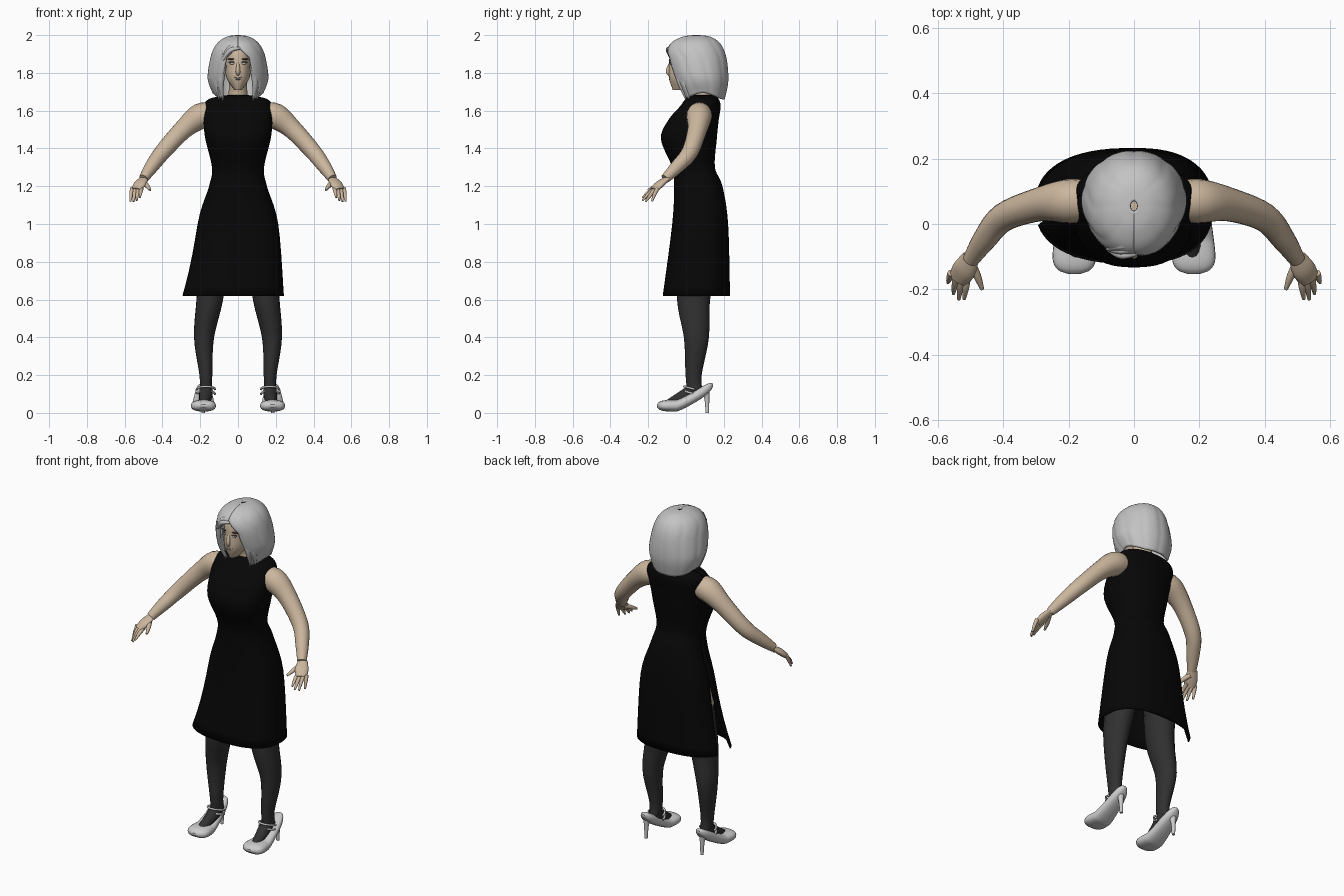
import bpy, bmesh
from math import sin, cos, pi, copysign
from mathutils import Vector

if "Cube" in bpy.data.objects:
    bpy.data.objects.remove(bpy.data.objects["Cube"])


def material(name, *rgb):
    mat = bpy.data.materials.new(name)
    mat.use_nodes = True
    mat.diffuse_color = (*rgb, 1)
    shader = mat.node_tree.nodes["Principled BSDF"]
    shader.inputs["Base Color"].default_value = (*rgb, 1)
    shader.inputs["Roughness"].default_value = .8
    return mat


SKIN = material("skin", .6, .47, .34)
HAIR = material("silver hair", .55, .55, .55)
SHOE = material("pale grey shoe", .6, .6, .6)
STOCKING = material("charcoal stocking", .03, .03, .03)
DRESS = material("black dress", .002, .002, .002)
LIPS = material("grey lips", .25, .25, .25)
DARK = material("dark brow", .06, .05, .05)
EYE = material("pale eye", .5, .5, .5)


def smooth_rows(rows, steps=5):
    """Add smoothly interpolated sections between the given ones."""
    result = []
    for i in range(len(rows) - 1):
        before, after = rows[max(i - 1, 0)], rows[min(i + 2, len(rows) - 1)]
        for k in range(steps):
            t = k / steps
            blend = t * t * (3 - 2 * t)
            result.append(tuple(
                b + (c - b) * blend + (c - a) / 2 * t * (1 - t) ** 2 - (d - b) / 2 * t * t * (1 - t)
                for a, b, c, d in zip(before, rows[i], rows[i + 1], after)))
    return result + [rows[-1]]


def loft(name, rings, materials, closed=True, thickness=0, rule=None):
    """Bridge rings of points; open sheets get a thickness, closed ones get caps."""
    bm = bmesh.new()
    loops = [[bm.verts.new(point) for point in ring] for ring in rings]
    count = len(rings[0])
    for low, high in zip(loops, loops[1:]):
        for j in range(count if closed else count - 1):
            k = (j + 1) % count
            bm.faces.new((low[j], low[k], high[k], high[j]))
    if closed:
        bm.faces.new(loops[0])
        bm.faces.new(loops[-1])
    bmesh.ops.recalc_face_normals(bm, faces=bm.faces)
    for face in bm.faces:
        face.smooth = len(face.verts) == 4
        if rule:
            face.material_index = rule(face.calc_center_median())
    mesh = bpy.data.meshes.new(name)
    bm.to_mesh(mesh)
    bm.free()
    for mat in materials:
        mesh.materials.append(mat)
    part = bpy.data.objects.new(name, mesh)
    bpy.context.collection.objects.link(part)
    if thickness:
        solid = part.modifiers.new("thickness", "SOLIDIFY")
        solid.thickness = thickness
        solid.offset = 0


def tube(name, rows, materials, side=1, up=(0, 0, 1), aspect=1, sides=16, rule=None):
    """Tapered tube through rows of x, y, z and radius."""
    rows = smooth_rows(rows)
    path = [Vector((side * x, y, z)) for x, y, z, radius in rows]
    rings = []
    for i, point in enumerate(path):
        along = path[min(i + 1, len(path) - 1)] - path[max(i - 1, 0)]
        across = along.cross(Vector(up)).normalized()
        over = across.cross(along).normalized() * aspect
        radius = rows[i][-1]
        angles = [2 * pi * k / sides for k in range(sides)]
        rings.append([point + radius * (across * cos(a) + over * sin(a)) for a in angles])
    loft(name, rings, materials, rule=rule)


def blob(name, centre, size, mat):
    """Smooth ellipsoid."""
    bpy.ops.mesh.primitive_uv_sphere_add(segments=16, ring_count=10, radius=1, location=centre)
    part = bpy.context.object
    part.name = name
    part.scale = size
    part.data.materials.append(mat)
    bpy.ops.object.shade_smooth()


def power(value, exponent):
    return copysign(abs(value) ** exponent, value)


def section(z, half, front, back, start, end, count, exponent=.9):
    """Rounded horizontal section between two angles."""
    angles = [start + (end - start) * k / (count - 1) for k in range(count)]
    middle, depth = (front + back) / 2, (back - front) / 2
    return [Vector((half * power(cos(a), exponent), middle + depth * power(sin(a), exponent), z))
            for a in angles]


def clamp(value):
    return min(1, max(0, value))


FORWARD = (0, 1, 0)

# Dress: height, half width, front, back; the right side is slit and flares out
dress = [(.62, .24, -.12, .23), (1, .21, -.07, .22), (1.2, .15, -.06, .19),
         (1.3, .135, -.07, .15), (1.45, .17, -.13, .16), (1.55, .18, -.09, .17),
         (1.62, .18, -.03, .18), (1.66, .15, 0, .17), (1.68, .05, .03, .14)]
rings = []
for z, half, front, back in smooth_rows(dress):
    flare = clamp((1.05 - z) / .43)
    gap = .26 * flare ** 1.5
    ring = section(z, half, front, back, pi + gap, 3 * pi - gap, 57, .82)
    for point in ring:
        point.x += .25 * flare ** 2 * min(0, point.x)
    rings.append(ring)
loft("dress", rings, [DRESS], closed=False, thickness=.006)

# Head, neck and face
head = [(1.71, .02, -.07, .02), (1.77, .06, -.09, .1), (1.84, .07, -.09, .14),
        (1.92, .07, -.08, .15), (1.96, .04, -.03, .1)]
loft("head", [section(*row, 0, 2 * pi * 27 / 28, 28) for row in smooth_rows(head)], [SKIN])
tube("neck", [(0, .08, 1.6, .07), (0, .08, 1.69, .05), (0, .05, 1.8, .05)], [SKIN], up=FORWARD)
tube("nose", [(0, -.08, 1.86, .006), (0, -.095, 1.81, .012), (0, -.08, 1.79, .01)],
     [SKIN], up=FORWARD)
blob("upper_lip", (0, -.083, 1.776), (.024, .008, .004), LIPS)
blob("lower_lip", (0, -.083, 1.767), (.02, .008, .005), LIPS)

# Bobbed hair: height, half width, front, back; parted around the face
hair = [(1.994, .01, .04, .07), (1.985, .06, -.02, .13), (1.95, .11, -.08, .18),
        (1.88, .14, -.1, .21), (1.76, .155, -.07, .22), (1.66, .13, -.02, .2)]
rings = []
for z, half, front, back in smooth_rows(hair):
    gap = .45 * clamp((1.94 - z) / .06) + .9 * clamp(1.88 - z)
    ring = section(z, half, front, back, gap - pi / 2, 3 * pi / 2 - gap, 81, 1)
    middle = (front + back) / 2
    for k, point in enumerate(ring):
        lift = (point.x / half) ** 4 * clamp((1.8 - z) / .13)
        groove = 1 - .02 * cos(k * pi / 10) ** 8
        point.x *= groove
        point.y = middle + (point.y - middle) * groove
        point.z += .035 * lift
    rings.append(ring)
loft("bobbed_hair", rings, [HAIR], closed=False, thickness=.012)
for i in range(3):
    shift = i * .014
    tube(f"fringe_strand_{i + 1}",
         [(.01, shift - .09, 1.93 + shift, .007), (-.04, shift - .095, 1.92 + shift, .012),
          (-.08, -.075, 1.87 + shift, .008)], [HAIR])

for side, label in ((1, "left"), (-1, "right")):
    # Eye, lash and brow
    blob(label + "_eye", (side * .031, -.081, 1.85), (.014, .006, .006), EYE)
    blob(label + "_lash", (side * .032, -.081, 1.857), (.018, .008, .003), DARK)
    blob(label + "_brow", (side * .035, -.079, 1.873), (.022, .009, .004), DARK)

    # Hair locks framing the face
    for i in range(2):
        shift = i * .02
        tube(f"{label}_front_lock_{i + 1}",
             [(.07 + shift, shift - .06, 1.84, .01), (.09 + shift, shift - .03, 1.75, .016),
              (.08 + shift, shift, 1.655, .002)], [HAIR], side, FORWARD)

    # Arm and palm
    tube(label + "_arm",
         [(.13, .07, 1.58, .06), (.2, .07, 1.57, .068), (.29, .06, 1.5, .052),
          (.4, .02, 1.38, .044), (.46, -.05, 1.3, .036), (.5, -.11, 1.24, .025)],
         [SKIN], side, sides=20)
    tube(label + "_palm", [(.5, -.1, 1.24, .026), (.52, -.14, 1.21, .037), (.54, -.17, 1.18, .03)],
         [SKIN], side, aspect=.5)

    # Fingers fan out between the first and the last one
    for i, finger in enumerate(("index", "middle", "ring", "little")):
        fan = i / 3
        root = Vector((.51, -.16, 1.19)).lerp(Vector((.56, -.15, 1.19)), fan)
        tip = Vector((.52, -.23, 1.14)).lerp(Vector((.57, -.18, 1.12)), fan)
        tip += Vector((0, -.02, -.01)) * sin(pi * fan)
        knuckle = root.lerp(tip, .5) + Vector((0, 0, .005))
        tube(f"{label}_{finger}_finger", [(*root, .011), (*knuckle, .01), (*tip, .005)], [SKIN], side)
    tube(label + "_thumb", [(.5, -.12, 1.22, .014), (.48, -.16, 1.2, .012), (.465, -.2, 1.18, .006)],
         [SKIN], side)

    # Leg, bare above the stocking top, and stockinged foot
    tube(label + "_leg",
         [(.1, .07, 1.1, .08), (.13, .06, .8, .08), (.15, .04, .6, .07),
          (.18, .055, .4, .053), (.17, .04, .2, .034), (.17, .05, .1, .032)],
         [STOCKING, SKIN], side, FORWARD, 1.25, 24, rule=lambda centre: int(centre.z > .9))
    tube(label + "_foot", [(.17, .06, .14, .033), (.17, .01, .1, .036), (.18, -.1, .04, .025)],
         [STOCKING], side)

    # Court shoe: the sole climbs from the ball to the heel, both ends are rounded
    rings = []
    for k in range(33):
        t = .004 + .992 * k / 32
        rounding = (1 - abs(2 * t - 1) ** 6) ** .5
        width = (.076 - .04 * t) * rounding
        height = .031 * rounding
        middle = .038 + .11 * clamp((t - .35) / .65) ** 1.2
        angles = [2 * pi * j / 24 for j in range(24)]
        rings.append([(side * (.183 + width * power(cos(a), .8)), .3 * t - .155,
                       middle + height * power(sin(a), .8)) for a in angles])
    loft(label + "_shoe", rings, [SHOE])
    tube(label + "_heel", [(.185, .1, .13, .028), (.185, .11, .08, .014), (.185, .113, 0, .009)],
         [SHOE], side, FORWARD)

    # Two ankle straps
    for i in range(2):
        angles = [pi * j / 8 for j in range(9)]
        tube(f"{label}_strap_{i + 1}",
             [(.17 + .048 * cos(a), .045 - .055 * sin(a), .1 + .025 * i + .015 * sin(a), .006)
              for a in angles], [SHOE], side, sides=8)
